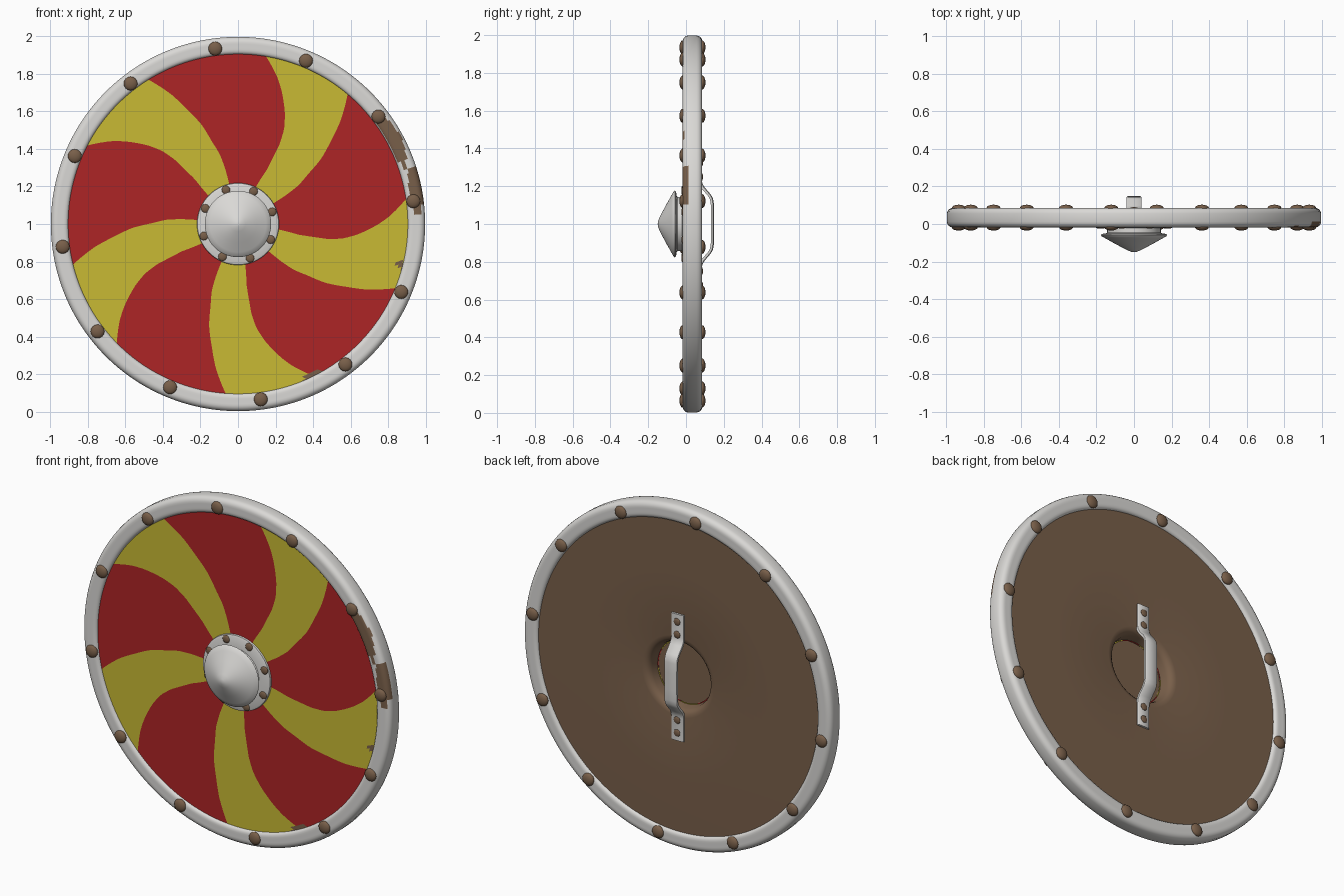
import bpy, bmesh, math
from mathutils import Vector, Matrix

if "Cube" in bpy.data.objects:
    bpy.data.objects.remove(bpy.data.objects["Cube"])


def material(name, rgb):
    m = bpy.data.materials.new(name)
    m.diffuse_color = (*rgb, 1)
    m.use_nodes = True
    m.node_tree.nodes["Principled BSDF"].inputs["Base Color"].default_value = m.diffuse_color
    return m


RED = material("red_paint", (0.42, 0.018, 0.019))
YELLOW = material("yellow_paint", (0.58, 0.49, 0.033))
METAL = material("pale_metal", (0.70, 0.69, 0.67))
WOOD = material("brown_wood", (0.19, 0.115, 0.068))
CENTRE_Z = 1.0
MID_Y = 0.034          # middle of the shield's thickness


def finish(bm, name, mats, rule=None, angle=35):
    """Turn a bmesh into an object; rule(angle, radius, y) picks the material."""
    bmesh.ops.remove_doubles(bm, verts=bm.verts, dist=1e-5)
    if rule:
        for f in bm.faces:
            c = f.calc_center_median()
            x, z = c.x, c.z - CENTRE_Z
            f.material_index = rule(math.degrees(math.atan2(z, x)) % 360,
                                    math.hypot(x, z), c.y)
    me = bpy.data.meshes.new(name)
    bm.to_mesh(me)
    bm.free()
    for m in mats:
        me.materials.append(m)
    ob = bpy.data.objects.new(name, me)
    bpy.context.collection.objects.link(ob)
    bpy.ops.object.select_all(action='DESELECT')
    ob.select_set(True)
    bpy.context.view_layer.objects.active = ob
    bpy.ops.object.shade_smooth_by_angle(angle=math.radians(angle))
    return ob


def polar(r, deg, y):
    a = math.radians(deg)
    return Vector((r * math.cos(a), y, CENTRE_Z + r * math.sin(a)))


def lathe(name, profile, mats, segs=96, closed=False, rule=None):
    """Spin (radius, y) points round the shield's axis."""
    bm = bmesh.new()
    vs = [bm.verts.new((r, y, CENTRE_Z)) for r, y in profile]
    pairs = list(zip(vs, vs[1:])) + ([(vs[-1], vs[0])] if closed else [])
    edges = [bm.edges.new(p) for p in pairs]
    bmesh.ops.spin(bm, geom=vs + edges, cent=(0, 0, CENTRE_Z), axis=(0, 1, 0),
                   angle=2 * math.pi, steps=segs, use_merge=False)
    bmesh.ops.remove_doubles(bm, verts=bm.verts, dist=1e-5)
    bmesh.ops.recalc_face_normals(bm, faces=bm.faces)
    return finish(bm, name, mats, rule)


def rivets(name, spots, radius, height):
    """Low domes at (position, facing) spots; facing is -1 front, +1 back."""
    bm = bmesh.new()
    for pos, facing in spots:
        mat = Matrix.Translation(pos) @ Matrix.Diagonal((radius, height, radius, 1)) \
            @ Matrix.Rotation(math.pi / 2, 4, 'X')
        bmesh.ops.create_uvsphere(bm, u_segments=16, v_segments=10, radius=1, matrix=mat)
    bmesh.ops.recalc_face_normals(bm, faces=bm.faces)
    return finish(bm, name, [WOOD], angle=60)


def interp(table, r):
    for (r0, a0), (r1, a1) in zip(table, table[1:]):
        if r <= r1:
            return a0 + (a1 - a0) * (r - r0) / (r1 - r0)
    return table[-1][1]


# Painted front: five curved yellow blades on red; mesh columns follow blade edges
BLADE_START = [(0.18, 30), (0.30, 31), (0.38, 32.5), (0.46, 35.5), (0.56, 38),
               (0.67, 42), (0.77, 45), (0.92, 50.3)]
BLADE_END = [(0.18, 65), (0.33, 62), (0.48, 62.5), (0.56, 64), (0.64, 67),
             (0.75, 72), (0.81, 75), (0.92, 81.3)]
RINGS, COLS = 40, 24
bm = bmesh.new()
grid = []
for i in range(RINGS + 1):
    r = 0.18 + 0.74 * i / RINGS
    s, e = interp(BLADE_START, r), interp(BLADE_END, r)
    row = []
    for blade in range(5):
        for a0, a1 in ((s, e), (e, s + 72)):
            row += [bm.verts.new(polar(r, 72 * blade + a0 + (a1 - a0) * k / COLS, -0.003))
                    for k in range(COLS)]
    grid.append(row)
n = len(grid[0])
for i in range(RINGS):
    for j in range(n):
        k = (j + 1) % n
        f = bm.faces.new((grid[i][j], grid[i + 1][j], grid[i + 1][k], grid[i][k]))
        f.material_index = 1 if (j // COLS) % 2 == 0 else 0
        c = f.calc_center_median()      # two worn spots beside the rim
        x, z = c.x, c.z - CENTRE_Z
        if math.hypot(x - 0.87, z + 0.215) < 0.026 or \
                (math.hypot(x - 0.40, z + 0.81) < 0.05 and math.hypot(x, z) > 0.885):
            f.material_index = 2
bmesh.ops.recalc_face_normals(bm, faces=bm.faces)
if sum(f.normal.y for f in bm.faces) > 0:
    bmesh.ops.reverse_faces(bm, faces=bm.faces)
finish(bm, "painted_front", [RED, YELLOW, WOOD])

# Wooden back with a round-lipped hand hollow
lathe("wooden_back", [(0.92, 0.0), (0.92, 0.070), (0.60, 0.071), (0.235, 0.071),
                      (0.215, 0.067), (0.200, 0.055), (0.192, 0.038),
                      (0.186, 0.0), (0.184, -0.010), (0, -0.010)], [WOOD], 96)


# Metal rim with a worn patch on the right
def rim_rule(a, r, y):
    if y > 0.02:
        return 0
    upper = 21 < a < 37 and 0.915 < r < 0.965 + 0.02 * math.sin(math.radians((37 - a) * 11))
    middle = 17.5 < a <= 21 and 0.925 < r < 0.95
    lower = 3 < a <= 17.5 and 0.925 + 0.003 * abs(a - 10) < r and (a > 6 or r < 0.975)
    return 1 if upper or middle or lower else 0


front = [(0.905, 0.004), (0.906, -0.006), (0.912, -0.013), (0.920, -0.017)]
front += [(0.920 + 0.01 * k, -0.018) for k in range(1, 6)]
front += [(0.980, -0.015), (0.989, -0.009), (0.995, 0.0), (0.998, 0.012)]
rim = front + [(r, 2 * MID_Y - y) for r, y in reversed(front)]
lathe("metal_rim", rim, [METAL, WOOD], 240, True, rim_rule)

# Rim rivets, front and back
spots = []
for k in range(12):
    for facing in (-1, 1):
        spots.append((polar(0.943, 7.4 + 30 * k, MID_Y + facing * 0.051), facing))
rivets("rim_rivets", spots, 0.037, 0.018)

# Boss: flange, neck and overhanging cone
lathe("boss", [(0, -0.150), (0.015, -0.148), (0.04, -0.138), (0.10, -0.106),
               (0.15, -0.078), (0.172, -0.066), (0.177, -0.059), (0.172, -0.053),
               (0.147, -0.049), (0.143, -0.044), (0.143, -0.022), (0.148, -0.018),
               (0.208, -0.017), (0.217, -0.013), (0.219, -0.002)], [METAL], 64)
rivets("boss_rivets", [(polar(0.193, 19.5 + 45 * k, -0.016), -1) for k in range(8)],
       0.023, 0.009)

# Handle: a bent strap extruded across x
half = [(0.37, 0.083), (0.235, 0.083), (0.215, 0.087), (0.195, 0.098), (0.155, 0.132),
        (0.135, 0.143), (0.11, 0.147), (0.05, 0.148)]
outer = half + [(-z, y) for z, y in reversed(half)]
bm = bmesh.new()
rows = []
for z, y in outer:
    t = 0.016
    zi = z * (0.965 if 0.1 < abs(z) < 0.23 else 1)
    rows.append([bm.verts.new((x, yy, CENTRE_Z + zz)) for x, yy, zz in
                 ((-0.040, y - t, zi), (-0.040, y - 0.005, z), (-0.034, y, z),
                  (0.034, y, z), (0.040, y - 0.005, z), (0.040, y - t, zi))])
for a, b in zip(rows, rows[1:]):
    for k in range(6):
        m = (k + 1) % 6
        bm.faces.new((a[k], a[m], b[m], b[k]))
bm.faces.new(rows[0])
bm.faces.new(rows[-1])
bmesh.ops.recalc_face_normals(bm, faces=bm.faces)
finish(bm, "handle", [METAL], angle=40)
rivets("handle_rivets", [(Vector((0, 0.083, CENTRE_Z + s * z)), 1)
                         for s in (-1, 1) for z in (0.25, 0.325)], 0.021, 0.007)
